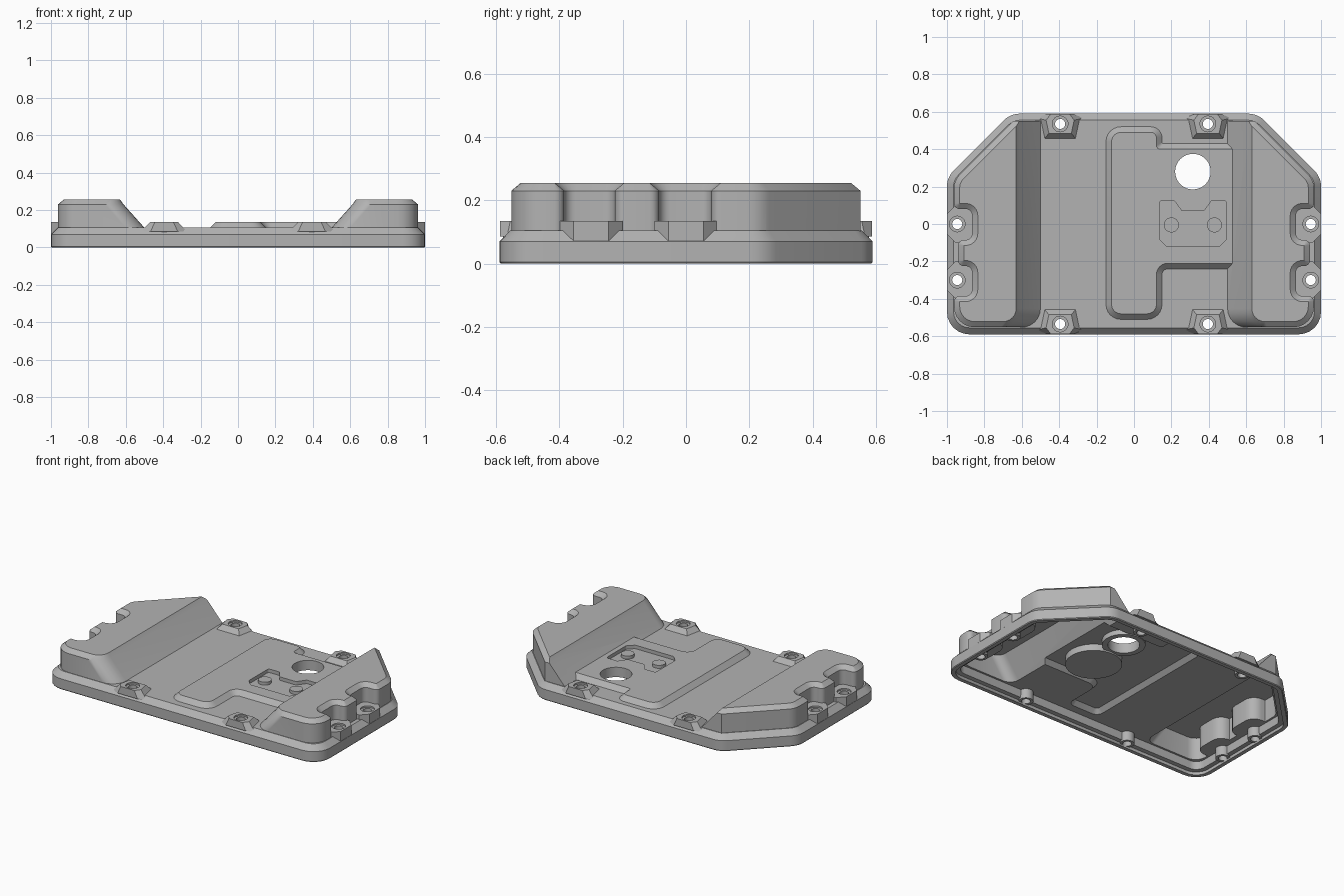
import bpy, bmesh, math
from mathutils import Vector

cube = bpy.data.objects.get("Cube")
if cube:
    bpy.data.objects.remove(cube, do_unlink=True)

grey = bpy.data.materials.new("cast_grey")
grey.use_nodes = True
colour = (0.45, 0.45, 0.45, 1)
grey.diffuse_color = colour
grey.node_tree.nodes["Principled BSDF"].inputs["Base Color"].default_value = colour


def outline(corners, inset, steps=6):
    """Rounded polygon from (x, y, radius) corners, moved inward by inset."""
    n = len(corners)
    pts = [Vector(c[:2]) for c in corners]
    if sum(pts[i].cross(pts[(i + 1) % n]) for i in range(n)) < 0:
        corners, pts = corners[::-1], pts[::-1]
    ring = []
    for i, c in enumerate(corners):
        d1 = (pts[i] - pts[i - 1]).normalized()
        d2 = (pts[(i + 1) % n] - pts[i]).normalized()
        n1, n2 = Vector((-d1.y, d1.x)), Vector((-d2.y, d2.x))
        p = pts[i] + (n1 + n2) * inset / (1 + n1.dot(n2))
        if c[2] == 0:
            ring.append(p)
            continue
        sign = 1 if d1.cross(d2) > 0 else -1
        r = max(c[2] - sign * inset, 0.001)
        turn = math.acos(max(-1, min(1, d1.dot(d2))))
        centre = p - d1 * r * math.tan(turn / 2) + n1 * sign * r
        for k in range(steps + 1):
            a = sign * turn * k / steps
            v = -n1 * sign * r
            ring.append(centre + Vector((v.x * math.cos(a) - v.y * math.sin(a),
                                         v.x * math.sin(a) + v.y * math.cos(a))))
    return ring


def loft(name, layers, limit_y=9):
    """Closed solid through (corners, z, inset) layers."""
    bm = bmesh.new()
    rings = []
    for corners, z, inset in layers:
        rings.append([bm.verts.new((p.x, max(-limit_y, min(limit_y, p.y)), z))
                      for p in outline(corners, inset)])
    bm.faces.new(rings[0][::-1])
    bm.faces.new(rings[-1])
    n = len(rings[0])
    for a, b in zip(rings, rings[1:]):
        for i in range(n):
            j = (i + 1) % n
            bm.faces.new((a[i], a[j], b[j], b[i]))
    mesh = bpy.data.meshes.new(name)
    bm.to_mesh(mesh)
    bm.free()
    mesh.materials.append(grey)
    obj = bpy.data.objects.new(name, mesh)
    bpy.context.collection.objects.link(obj)
    return obj


def disc(name, x, y, r, z0, z1, sides=32):
    ring = [(x + r * math.cos(math.tau * k / sides), y + r * math.sin(math.tau * k / sides), 0)
            for k in range(sides)]
    return loft(name, [(ring, z0, 0), (ring, z1, 0)])


def combine(target, others, operation):
    for other in others:
        mod = target.modifiers.new("combine", "BOOLEAN")
        mod.operation, mod.solver, mod.object = operation, "EXACT", other
        bpy.context.view_layer.update()
        graph = bpy.context.evaluated_depsgraph_get()
        mesh = bpy.data.meshes.new_from_object(target.evaluated_get(graph))
        target.modifiers.clear()
        target.data = mesh
        bpy.data.objects.remove(other, do_unlink=True)


def flip(corners, sx, sy=1):
    return [(x * sx, y * sy, r) for x, y, r in corners]


def hump(xi, side):
    """End housing plan with two bolt recesses; xi is the inner edge."""
    edge, pocket, tab = 0.962, 0.865, 0.94
    pts = [(edge, -0.552, 0.11)]
    pts += [(edge, -0.385, 0.03), (pocket, -0.385, 0.035), (pocket, -0.225, 0.035),
            (tab, -0.225, 0.03), (tab, -0.085, 0.03), (pocket, -0.085, 0.035),
            (pocket, 0.08, 0.035), (edge, 0.08, 0.03)]
    pts += [(edge, 0.234, 0.1), (0.645, 0.551, 0), (xi, 0.551, 0), (xi, -0.552, 0.1)]
    return flip(pts, side)


# Plan outlines of the tray and raised panel
tray = [(-1, -0.59, 0.12), (1, -0.59, 0.12), (1, 0.25, 0.12), (0.66, 0.59, 0.12),
        (-0.66, 0.59, 0.12), (-1, 0.25, 0.12)]
panel = [(-0.12, -0.48, 0.05), (0.12, -0.48, 0.05), (0.12, -0.21, 0.06), (0.6, -0.21, 0),
         (0.6, 0.4, 0), (0.12, 0.4, 0.02), (0.12, 0.49, 0.03), (-0.12, 0.49, 0.05)]
side_bolts = [(s * 0.945, y) for s in (-1, 1) for y in (-0.3, 0)]
edge_bolts = [(sx * 0.395, sy * 0.535) for sx in (-1, 1) for sy in (-1, 1)]

# Outer body
cover = loft("cover", [(tray, 0, 0.004), (tray, 0.005, 0), (tray, 0.07, 0), (tray, 0.105, 0.035)])
adds = [loft("panel", [(panel, 0.09, -0.045), (panel, 0.135, 0)])]
for s in (-1, 1):
    adds.append(loft("end_housing", [(hump(0.46, s), 0.06, 0), (hump(0.612, s), 0.23, 0),
                                     (hump(0.6, s), 0.255, 0.03)]))
for x, y in side_bolts:
    s = math.copysign(1, x)
    plan = [(s * px, y + py, 0) for px, py in
            ((0.999, -0.055), (0.999, 0.055), (0.955, 0.1), (0.85, 0.1), (0.85, -0.1), (0.955, -0.1))]
    adds.append(loft("side_boss", [(plan, 0.02, 0), (plan, 0.135, 0)]))
for x, y in edge_bolts:
    s = math.copysign(1, y)
    plan = [(x + px, s * py, 0) for px, py in
            ((-0.05, 0.588), (0.05, 0.588), (0.075, 0.555), (0.06, 0.485), (-0.06, 0.485), (-0.075, 0.555))]
    adds.append(loft("edge_boss", [(plan, 0.085, -0.045), (plan, 0.135, 0)], 0.588))
combine(cover, adds, "UNION")

# Hollow underside with a stepped rim
cavities = [loft("tray_cavity", [(tray, -0.02, 0.03), (tray, 0.02, 0.03),
                                 (tray, 0.022, 0.058), (tray, 0.075, 0.06)]),
            loft("panel_cavity", [(panel, 0.06, -0.01), (panel, 0.103, 0.03)])]
for s in (-1, 1):
    cavities.append(loft("end_cavity", [(hump(0.47, s), 0.05, 0.035), (hump(0.59, s), 0.222, 0.035)]))
combine(cover, cavities, "DIFFERENCE")

# Inner pillars and thickened seats
seats = [disc("pillar", x, y, 0.044, 0.012, 0.11) for x, y in side_bolts + edge_bolts]
seats += [disc("sensor_seat", 0.315, 0, 0.17, 0.06, 0.115, 48),
          disc("port_collar", 0.315, 0.28, 0.13, 0.07, 0.12, 48)]
combine(cover, seats, "UNION")

# Bolt holes, port and sensor pocket
cuts = [disc("port", 0.315, 0.28, 0.095, -0.1, 0.4, 48)]
for x, y in side_bolts + edge_bolts:
    cuts += [disc("bolt_hole", x, y, 0.027, -0.1, 0.4, 24),
             disc("counterbore", x, y, 0.042, 0.125, 0.16, 24)]
half = [(0.06, 0.07, 0.01), (0.1, 0.125, 0.01), (0.18, 0.125, 0.015),
        (0.18, -0.08, 0.01), (0.14, -0.12, 0.01)]
pocket = [(x + 0.315, y, r) for x, y, r in half + flip(half, -1)[::-1]]
cuts.append(loft("sensor_pocket", [(pocket, 0.112, 0), (pocket, 0.2, 0)]))
combine(cover, cuts, "DIFFERENCE")

# Studs standing in the pocket
studs = [disc("sensor_stud", x, -0.005, 0.04, 0.1, 0.132) for x in (0.2, 0.43)]

for obj in [cover] + studs:
    bpy.ops.object.select_all(action="DESELECT")
    obj.select_set(True)
    bpy.context.view_layer.objects.active = obj
    bpy.ops.object.shade_smooth_by_angle(angle=math.radians(30))
